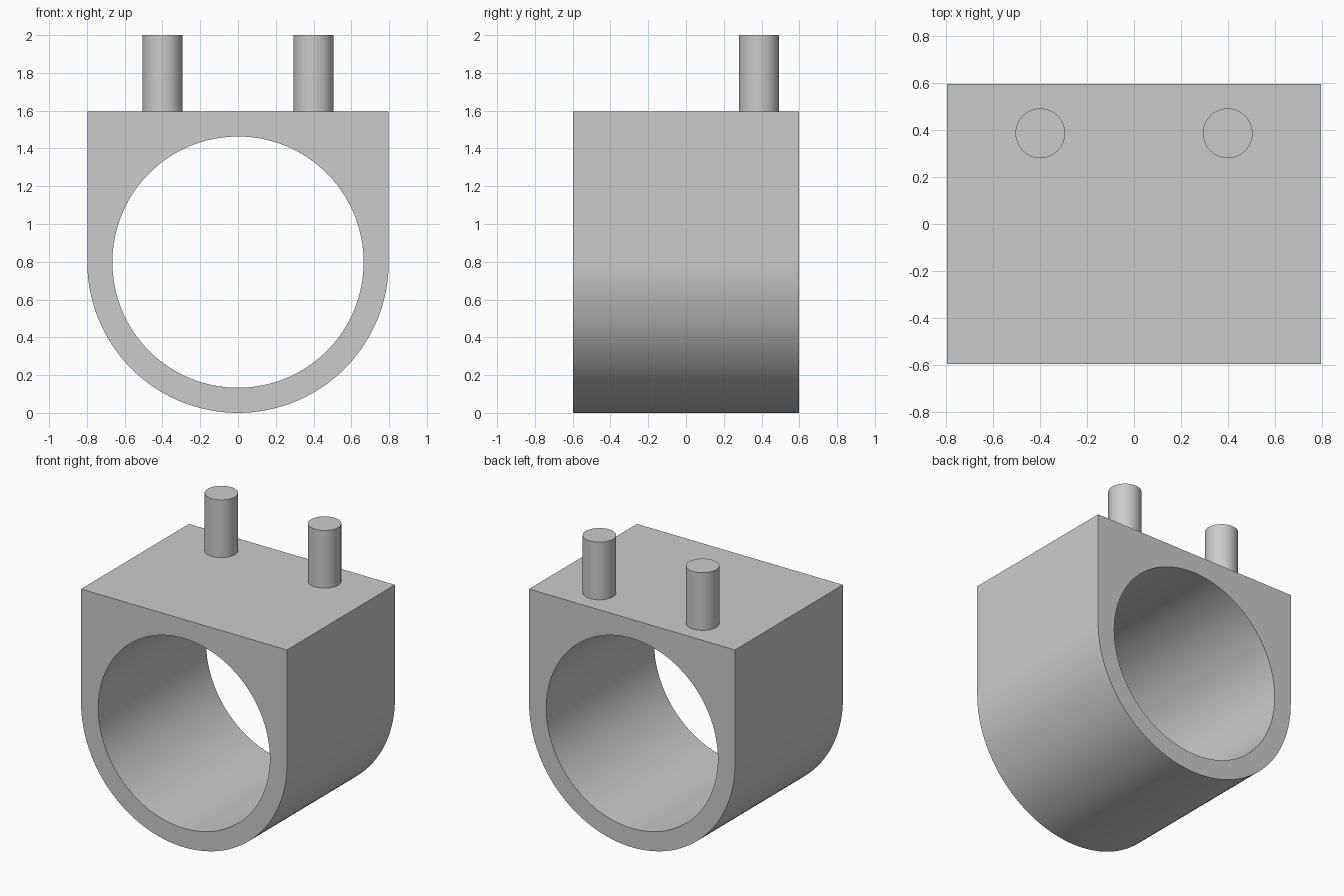
import bpy, bmesh
from math import sin, cos, pi, radians

cube = bpy.data.objects.get("Cube")
if cube:
    bpy.data.objects.remove(cube, do_unlink=True)

# Single plain grey
grey = bpy.data.materials.new("plain_grey")
grey.use_nodes = True
color = (0.6, 0.6, 0.6, 1)
grey.diffuse_color = color
grey.node_tree.nodes["Principled BSDF"].inputs["Base Color"].default_value = color

R, HOLE, DEPTH = 0.798, 0.665, 0.597   # outer radius, bore radius, half depth
TOP = 2 * R
SEGMENTS = 128                         # multiple of 8 keeps the square corners


def finish(name, bm):
    bmesh.ops.recalc_face_normals(bm, faces=bm.faces)
    mesh = bpy.data.meshes.new(name)
    bm.to_mesh(mesh)
    bm.free()
    mesh.materials.append(grey)
    mesh.shade_smooth()
    mesh.set_sharp_from_angle(angle=radians(30))
    obj = bpy.data.objects.new(name, mesh)
    bpy.context.collection.objects.link(obj)
    return obj


# Housing: round below, square above, with a bore from front to back
bm = bmesh.new()
sections = []
for i in range(SEGMENTS):
    a = 2 * pi * i / SEGMENTS
    c, s = cos(a), sin(a)
    outer = R / max(abs(c), abs(s)) if s > 0 else R
    loop = [(HOLE, -DEPTH), (outer, -DEPTH), (outer, DEPTH), (HOLE, DEPTH)]
    sections.append([bm.verts.new((r * c, y, R + r * s)) for r, y in loop])
for i, here in enumerate(sections):
    there = sections[(i + 1) % SEGMENTS]
    for j in range(4):
        k = (j + 1) % 4
        bm.faces.new((here[j], here[k], there[k], there[j]))
finish("housing", bm)

# Two pegs near the back of the top face
SINK = 0.03
for side, x in (("left", 0.4), ("right", -0.4)):
    bm = bmesh.new()
    bmesh.ops.create_cone(bm, cap_ends=True, segments=48, radius1=0.106,
                          radius2=0.106, depth=2 - TOP + SINK)
    peg = finish(side + "_peg", bm)
    peg.location = (x, 0.387, (2 + TOP - SINK) / 2)
